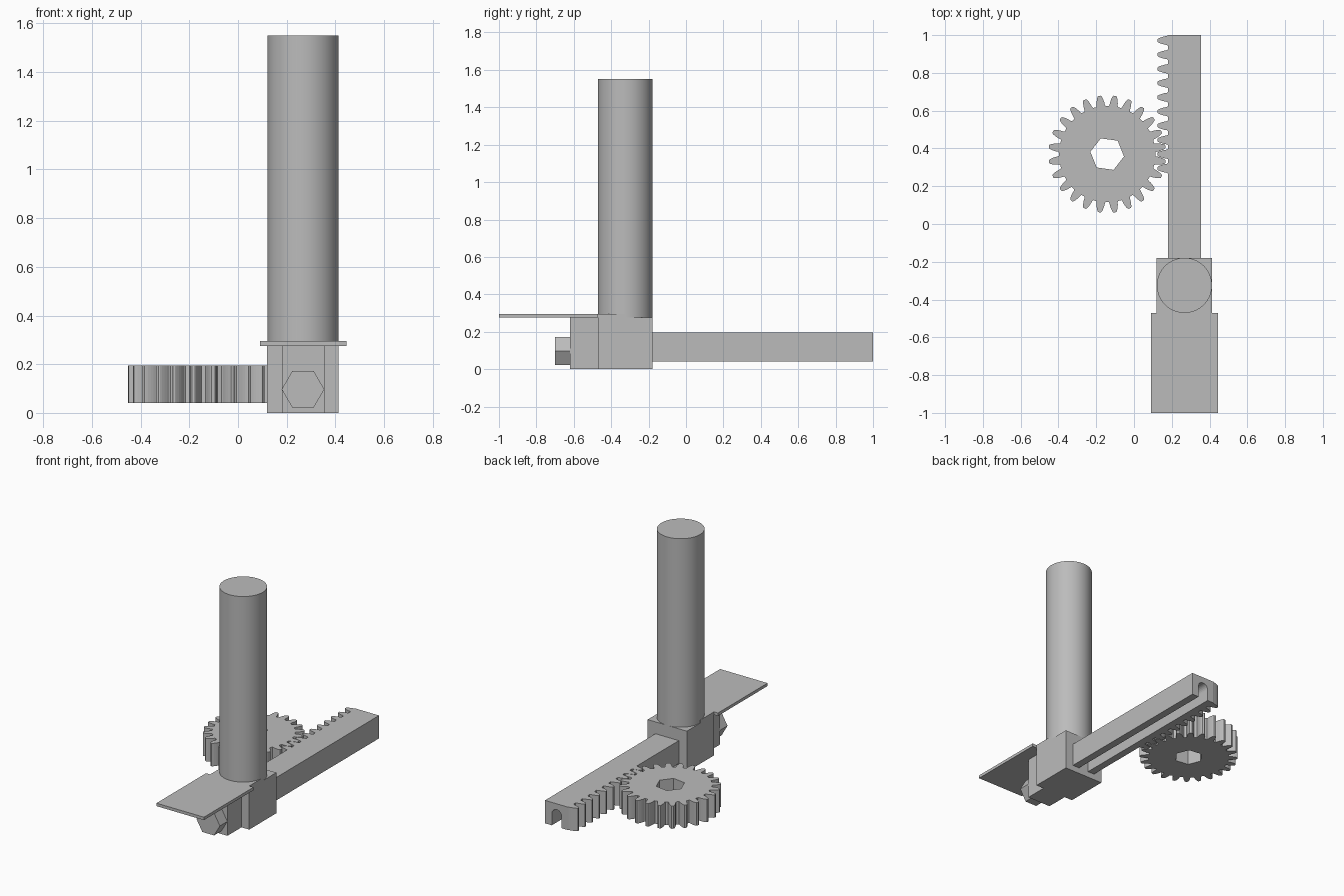
import bpy
import bmesh
from math import pi, cos, sin, radians
from mathutils import Vector

old = bpy.data.objects.get("Cube")
if old:
    bpy.data.objects.remove(old)

GREY = (0.5, 0.5, 0.5, 1)
metal = bpy.data.materials.new("plain grey")
metal.diffuse_color = GREY
metal.use_nodes = True
metal.node_tree.nodes["Principled BSDF"].inputs["Base Color"].default_value = GREY


def prism(name, loops, start, end, axis="z"):
    """Extrude flat outlines (later loops are holes) along z or y."""
    curve = bpy.data.curves.new(name, "CURVE")
    curve.dimensions = "2D"
    curve.fill_mode = "BOTH"
    curve.extrude = (end - start) / 2
    for loop in loops:
        spline = curve.splines.new("POLY")
        spline.points.add(len(loop) - 1)
        for point, (u, v) in zip(spline.points, loop):
            point.co = (u, v, 0, 1)
        spline.use_cyclic_u = True
    source = bpy.data.objects.new(name + " outline", curve)
    bpy.context.collection.objects.link(source)
    graph = bpy.context.evaluated_depsgraph_get()
    mesh = bpy.data.meshes.new_from_object(source.evaluated_get(graph))
    bpy.data.objects.remove(source)
    bpy.data.curves.remove(curve)

    bm = bmesh.new()
    bm.from_mesh(mesh)
    for vert in bm.verts:
        u, v, w = vert.co
        w += (start + end) / 2
        vert.co = (u, v, w) if axis == "z" else (u, w, v)
    bmesh.ops.remove_doubles(bm, verts=bm.verts, dist=1e-5)
    bmesh.ops.recalc_face_normals(bm, faces=bm.faces)
    for face in bm.faces:
        face.smooth = False
        face.material_index = 0
    bm.to_mesh(mesh)
    bm.free()
    mesh.materials.clear()
    mesh.materials.append(metal)
    obj = bpy.data.objects.new(name, mesh)
    bpy.context.collection.objects.link(obj)
    return obj


def ring(cx, cy, radius, sides, turn=0):
    return [(cx + radius * cos(turn + 2 * pi * i / sides),
             cy + radius * sin(turn + 2 * pi * i / sides)) for i in range(sides)]


def rect(x0, x1, y0, y1):
    return [(x0, y0), (x1, y0), (x1, y1), (x0, y1)]


MID = 0.267            # centre line of the holder and rack
LOW, HIGH = 0.04, 0.195
PITCH = 0.0752
GEAR = Vector((-0.142, 0.37))

# Holder block with its narrower nose
left, right, nose_left, nose_right = 0.12, 0.413, 0.18, 0.355
prism("holder_block", [[(left, -0.18), (left, -0.47), (nose_left, -0.47),
                        (nose_left, -0.62), (nose_right, -0.62), (nose_right, -0.47),
                        (right, -0.47), (right, -0.18)]], 0, 0.275)

# Flat plate with a tongue reaching under the post
prism("top_plate", [[(0.09, -1), (0.445, -1), (0.445, -0.47), (right, -0.47),
                     (right, -0.325), (left, -0.325), (left, -0.47), (0.09, -0.47)]],
      0.275, 0.295)

# Hexagonal bolt head on the nose
prism("bolt_head", [ring(MID, 0.097, 0.0875, 6)], -0.7, -0.62, "y")

# Round upright post
bpy.ops.mesh.primitive_cylinder_add(vertices=64, radius=0.146, depth=1.275,
                                    location=(MID, -0.325, 0.9125))
post = bpy.context.object
post.name = "upright_post"
post.data.materials.append(metal)
bpy.ops.object.shade_smooth_by_angle(angle=radians(30))

# Rack bar with an arched channel along its underside
half, spring = 0.037, 0.118
arch = [(MID - half * cos(pi * i / 12), spring + half * sin(pi * i / 12))
        for i in range(13)]
prism("rack_bar", [[(nose_left, LOW), (MID - half, LOW)] + arch +
                   [(MID + half, LOW), (nose_right, LOW),
                    (nose_right, HIGH), (nose_left, HIGH)]], -0.18, 1, "y")

# Tooth flank: (height from pitch line, half width as a share of the pitch)
FLANK = [(-0.032, 0.37), (-0.026, 0.32), (-0.012, 0.285), (0, 0.24),
         (0.012, 0.185), (0.021, 0.13), (0.024, 0.08)]
TOOTH = [(h, -w) for h, w in FLANK] + [(h, w) for h, w in reversed(FLANK)]

# Rack teeth
for k in range(-1, 9):
    y = GEAR.y + k * PITCH
    outline = [(0.148 - h, min(y + w * PITCH, 1)) for h, w in TOOTH]
    prism("rack_tooth", [outline], LOW, HIGH)

# Gear wheel with a hexagonal bore
COUNT, PITCH_RADIUS = 24, 0.287
step = 2 * pi / COUNT
outline = []
for k in range(COUNT):
    for h, w in TOOTH:
        angle = (k + 0.5 + w) * step
        r = PITCH_RADIUS + h
        outline.append((GEAR.x + r * cos(angle), GEAR.y + r * sin(angle)))
prism("gear_wheel", [outline, ring(GEAR.x, GEAR.y, 0.09, 6, radians(-8))], LOW, HIGH)
